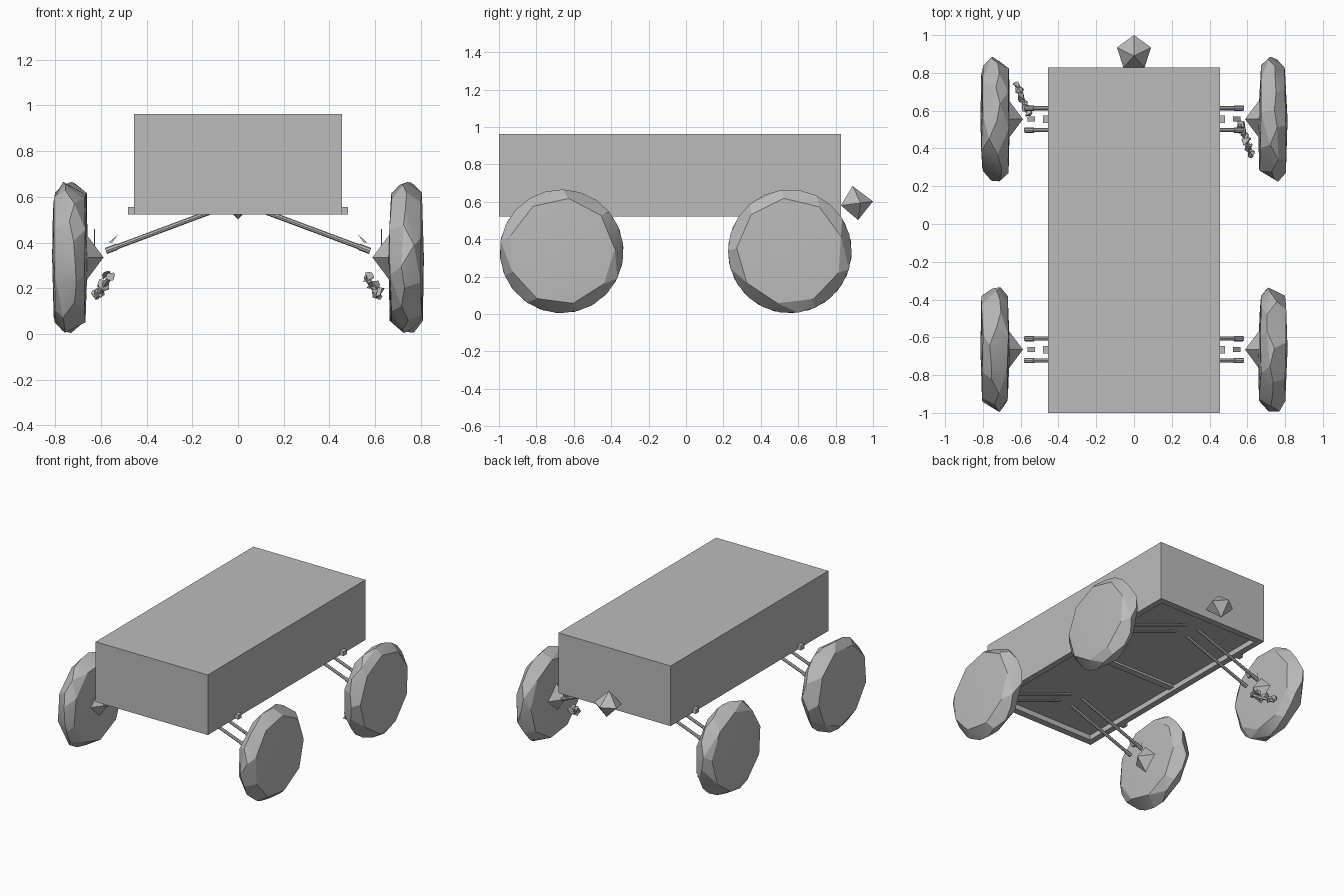
import bpy, bmesh, math, random
from mathutils import Vector

random.seed(4)
if "Cube" in bpy.data.objects:
    bpy.data.objects.remove(bpy.data.objects["Cube"])

grey = bpy.data.materials.new("plain grey")
grey.use_nodes = True
COLOUR = (0.5, 0.5, 0.5, 1)
grey.diffuse_color = COLOUR
grey.node_tree.nodes["Principled BSDF"].inputs["Base Color"].default_value = COLOUR


def finish(name, bm):
    bmesh.ops.recalc_face_normals(bm, faces=bm.faces)
    mesh = bpy.data.meshes.new(name)
    bm.to_mesh(mesh)
    bm.free()
    mesh.materials.append(grey)
    obj = bpy.data.objects.new(name, mesh)
    bpy.context.collection.objects.link(obj)
    return obj


def box(name, low, high):
    bm = bmesh.new()
    bmesh.ops.create_cube(bm, size=1)
    for v in bm.verts:
        v.co = [(a + b) / 2 + c * (b - a) for a, b, c in zip(low, high, v.co)]
    return finish(name, bm)


def rod(name, start, end, radius, sides=8, tip=None):
    """Round bar between two points; tip=0 gives a pointed end."""
    start, end = Vector(start), Vector(end)
    bm = bmesh.new()
    bmesh.ops.create_cone(bm, cap_ends=True, segments=sides, radius1=radius,
                          radius2=radius if tip is None else tip,
                          depth=(end - start).length)
    obj = finish(name, bm)
    obj.location = (start + end) / 2
    obj.rotation_euler = (end - start).to_track_quat("Z", "Y").to_euler()
    return obj


def hull(name, points):
    bm = bmesh.new()
    for p in points:
        bm.verts.new(p)
    result = bmesh.ops.convex_hull(bm, input=bm.verts)
    loose = [g for g in result["geom_interior"] if isinstance(g, bmesh.types.BMVert)]
    if loose:
        bmesh.ops.delete(bm, geom=loose, context="VERTS")
    return finish(name, bm)


def ring(x, radius, count, wobble):
    shift = random.random()
    for i in range(count):
        a = math.tau * (i + shift) / count
        yield (x + random.uniform(-wobble, wobble),
               radius * math.cos(a), radius * math.sin(a))


# Body with a recessed underside framed by rails
W, FRONT, BACK = 0.455, -1.0, 0.828
box("body", (-W, FRONT, 0.56), (W, BACK, 0.963))
for s, side in ((-1, "right"), (1, "left")):
    box(side + "_rail", (min(s * W, s * 0.41), FRONT, 0.522),
        (max(s * W, s * 0.41), BACK, 0.561))
for name, y0, y1 in (("front_rail", FRONT, -0.95), ("middle_beam", -0.12, -0.07),
                     ("back_rail", 0.78, BACK)):
    box(name, (-0.41, y0, 0.522 if "rail" in name else 0.545), (0.41, y1, 0.561))

# Five-sided faceted knob on the back
hull("back_knob", [(0, 0.89, 0.684), (0, 0.92, 0.502)] +
     [(0.095 * math.sin(math.tau * i / 5), 0.905 + 0.095 * math.cos(math.tau * i / 5),
       0.59 + 0.012 * math.cos(math.tau * i / 5)) for i in range(5)])

# Wheels and suspension at the four corners
AXLE_Z = 0.335
for end, y in (("front", -0.665), ("back", 0.555)):
    for s, side in ((-1, "right"), (1, "left")):
        tag = end + "_" + side + "_"

        # Lumpy faceted wheel
        points = [(0.078, 0, 0), (-0.078, 0, 0)]
        points += ring(0, 0.331, 22, 0.035)
        points += ring(0.068, 0.285, 9, 0.006)
        points += ring(-0.068, 0.285, 9, 0.006)
        wheel = hull(tag + "wheel", [(s * px, py, pz) for px, py, pz in points])
        wheel.location = (s * 0.735, y, AXLE_Z)
        bpy.ops.object.select_all(action="DESELECT")
        wheel.select_set(True)
        bpy.context.view_layer.objects.active = wheel
        bpy.ops.object.shade_smooth_by_angle(angle=math.radians(16))

        # Pointed hub on the inner face
        rod(tag + "hub", (s * 0.67, y, AXLE_Z), (s * 0.588, y, AXLE_Z), 0.11, 4, 0)

        # Pair of sloping arms with end sleeves
        for k, dy in enumerate((-0.058, 0.058)):
            rod(tag + f"arm_{k}", (s * 0.57, y + dy, 0.366), (s * 0.05, y + dy, 0.56), 0.011)
            rod(tag + f"sleeve_{k}", (s * 0.578, y + dy, 0.363),
                (s * 0.53, y + dy, 0.381), 0.014)

        # Mount block, small bracket and pin
        x0, x1 = sorted((s * 0.45, s * 0.482))
        box(tag + "mount", (x0, y - 0.02, 0.522), (x1, y + 0.02, 0.555))
        hull(tag + "bracket", [(s * bx, y + by, bz) for by in (-0.013, 0.013)
                               for bx, bz in ((0.565, 0.4), (0.55, 0.4), (0.525, 0.435))])
        rod(tag + "pin", (s * 0.628, y, 0.34), (s * 0.628, y, 0.46), 0.002, 4)

        # Clustered caliper pieces beside the back wheels
        if end == "back":
            for i in range(6):
                t = i / 5
                c = Vector((s * (0.56 + 0.06 * t), y - s * (0.03 + 0.15 * t),
                            0.25 - 0.09 * t + 0.02 * (i % 2)))
                size = random.uniform(0.022, 0.032)
                hull(tag + f"caliper_{i}", [
                    c + size * Vector([random.uniform(-1, 1) for _ in range(3)]).normalized()
                    for _ in range(9)])
            rod(tag + "caliper_link", (s * 0.56, y - s * 0.03, 0.25),
                (s * 0.62, y - s * 0.18, 0.16), 0.012, 5)
